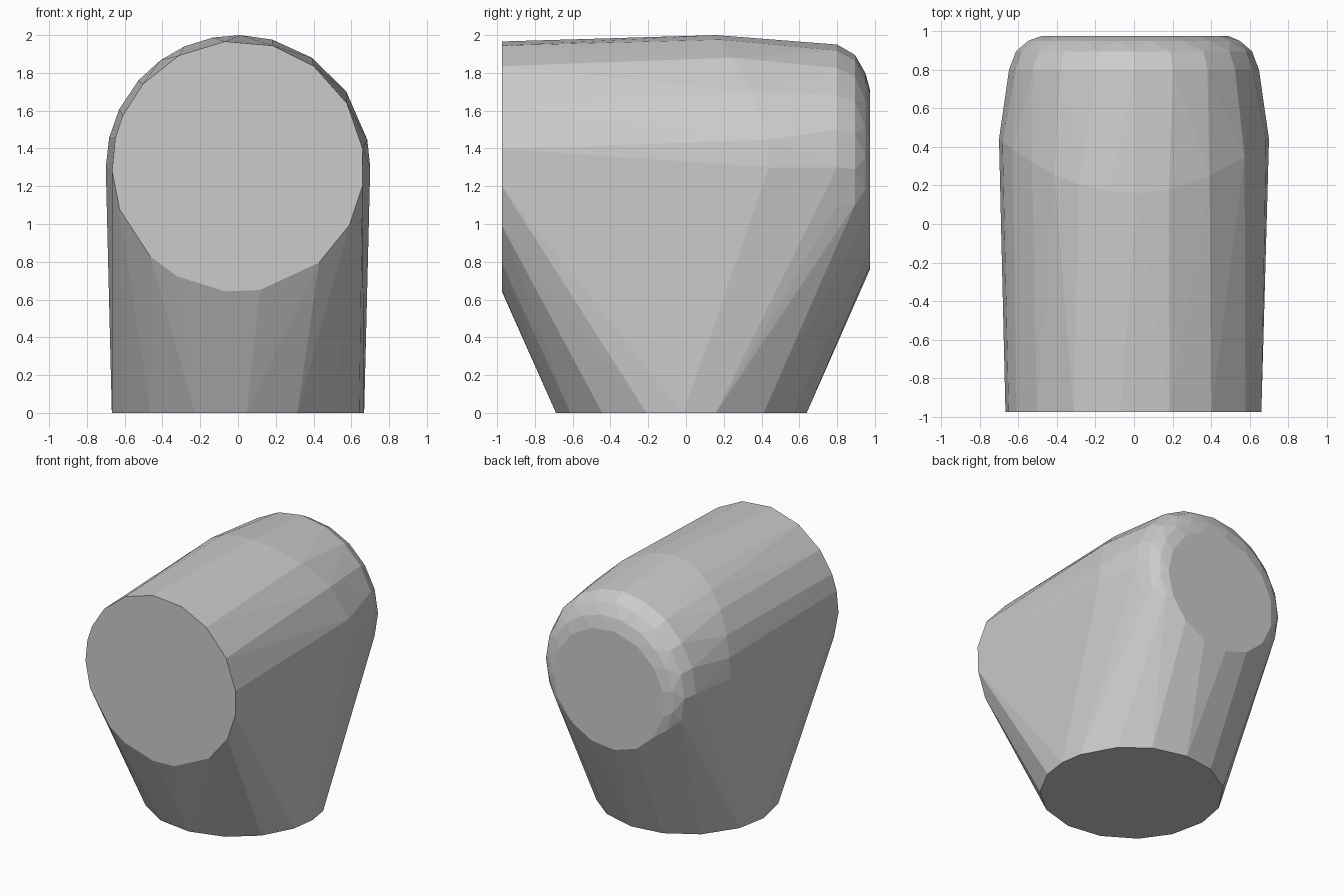
import bpy, bmesh
from math import sin, cos, radians

if "Cube" in bpy.data.objects:
    bpy.data.objects.remove(bpy.data.objects["Cube"])

bm = bmesh.new()


def upright_ring(y, cz, rx, rz, angles, sag=0.0):
    """Arc facing along y; sag pushes the sides backwards."""
    for a in angles:
        c, s = cos(radians(a)), sin(radians(a))
        bm.verts.new((rx * c, y + sag * c * c, cz + rz * s))


# Flat front disc
front = [-9, 8, 30, 53, 74, 96, 118, 139, 156, 167, 182,
         200, 226, 241, 264, 280, 310, 332]
upright_ring(-0.975, 1.305, 0.667, 0.665, front)

# Round base on the ground
base = [1, 16, 41, 63, 87, 109, 133, 159, 180, 204, 226, 250, 274, 298, 321, 344]
for a in base:
    bm.verts.new((0.668 * cos(radians(a)), -0.025 + 0.665 * sin(radians(a)), 0))

# Widest shoulder line over the top
upright_ring(0.16, 1.30, 0.70, 0.70,
             [0, 12, 35, 56, 75, 89, 101, 114, 126, 139, 154, 167, 180], sag=0.28)

# Rounded rear rim, stepping in to the flat rear disc
rim = range(-18, 199, 18)
upright_ring(0.80, 1.30, 0.648, 0.65, rim)
upright_ring(0.895, 1.29, 0.612, 0.605, rim)
upright_ring(0.95, 1.27, 0.555, 0.535, range(-27, 208, 18))
upright_ring(0.975, 1.235, 0.49, 0.475, range(0, 360, 24))

# Skin everything with a convex shell
res = bmesh.ops.convex_hull(bm, input=bm.verts[:])
bmesh.ops.delete(bm, geom=[v for v in bm.verts if not v.link_faces], context='VERTS')
bmesh.ops.dissolve_limit(bm, angle_limit=radians(0.5), verts=bm.verts[:], edges=bm.edges[:])
bmesh.ops.recalc_face_normals(bm, faces=bm.faces[:])

mesh = bpy.data.meshes.new("angled_body")
bm.to_mesh(mesh)
bm.free()
body = bpy.data.objects.new("angled_body", mesh)
bpy.context.collection.objects.link(body)
